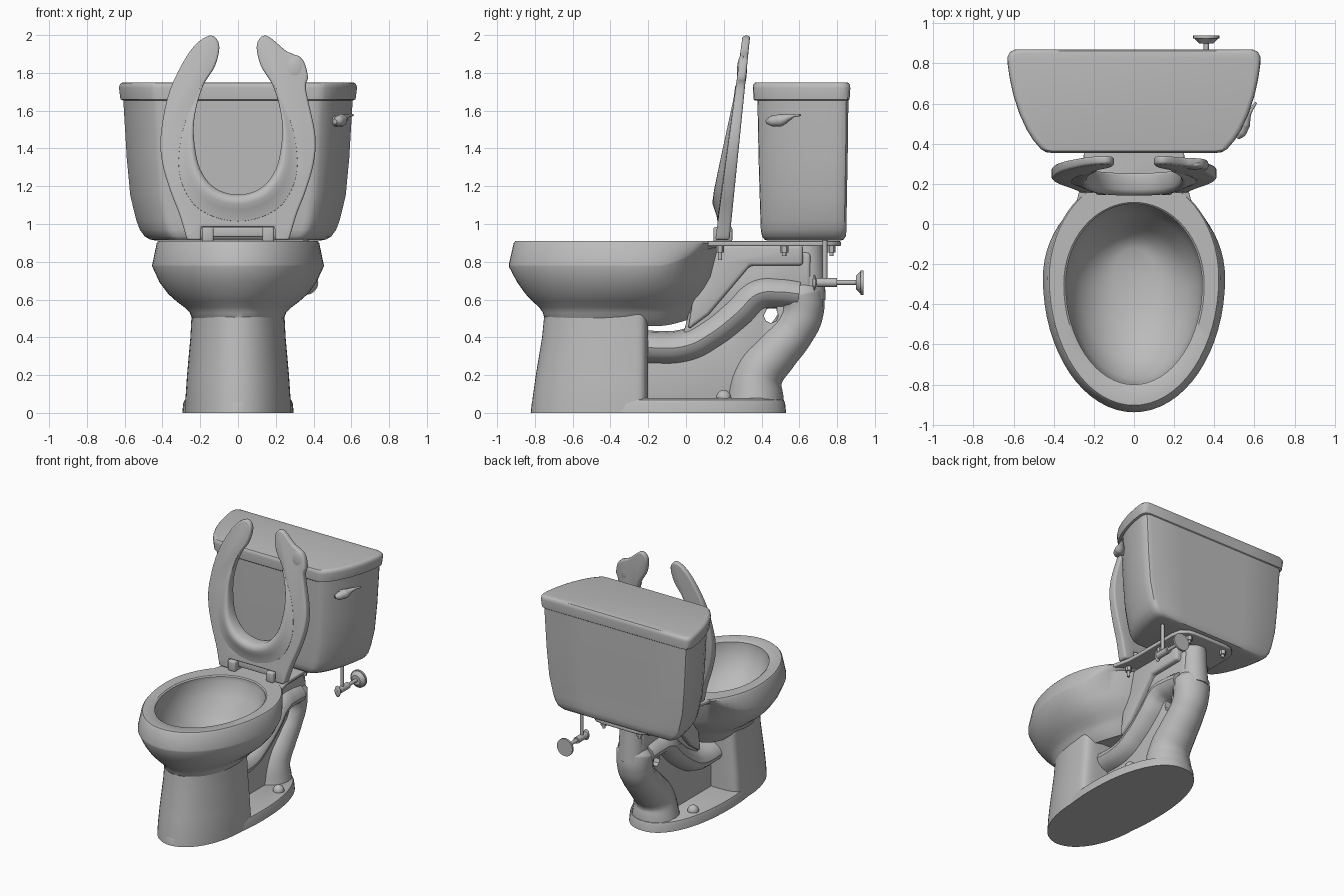
import bpy, bmesh, math
from mathutils import Vector, Matrix

old = bpy.data.objects.get("Cube")
if old:
    bpy.data.objects.remove(old, do_unlink=True)

glaze = bpy.data.materials.new("grey_glaze")
glaze.use_nodes = True
GREY = (0.5, 0.5, 0.5, 1)
glaze.diffuse_color = GREY
glaze.node_tree.nodes["Principled BSDF"].inputs["Base Color"].default_value = GREY
parts = []


def register(name, mesh):
    mesh.materials.clear()
    mesh.materials.append(glaze)
    ob = bpy.data.objects.new(name, mesh)
    bpy.context.collection.objects.link(ob)
    parts.append(ob)


def finish(name, bm):
    bmesh.ops.recalc_face_normals(bm, faces=bm.faces[:])
    mesh = bpy.data.meshes.new(name)
    bm.to_mesh(mesh)
    bm.free()
    register(name, mesh)


def round_edges(bm, size):
    edges = [e for e in bm.edges if e.calc_face_angle(0) > 0.8]
    bmesh.ops.bevel(bm, geom=edges, offset=size, segments=3, profile=0.5,
                    affect='EDGES', clamp_overlap=True)


def skin(rings):
    bm = bmesh.new()
    loops = [[bm.verts.new(p) for p in ring] for ring in rings]
    n = len(loops[0])
    for a, b in zip(loops, loops[1:]):
        for i in range(n):
            j = (i + 1) % n
            bm.faces.new((a[i], a[j], b[j], b[i]))
    bm.faces.new(loops[0])
    bm.faces.new(loops[-1])
    bmesh.ops.recalc_face_normals(bm, faces=bm.faces[:])
    return bm


def loft(name, rings):
    finish(name, skin(rings))


def prism(name, lower, upper, bevel):
    bm = skin([lower, upper])
    round_edges(bm, bevel)
    finish(name, bm)


def oval(z, rx, front, back, cy, power=2.0, back_power=2.0, n=64):
    ring = []
    for i in range(n):
        a = math.tau * i / n
        c, s = math.cos(a), math.sin(a)
        e = 2 / (back_power if s > 0 else power)
        reach = back - cy if s > 0 else cy - front
        ring.append(Vector((math.copysign(abs(c) ** e, c) * rx,
                            cy + math.copysign(abs(s) ** e, s) * reach, z)))
    return ring


def rod(name, start, end, r1, r2=None, sides=20):
    start, end = Vector(start), Vector(end)
    d = end - start
    m = Matrix.Translation((start + end) / 2) @ d.to_track_quat('Z', 'Y').to_matrix().to_4x4()
    bm = bmesh.new()
    bmesh.ops.create_cone(bm, cap_ends=True, segments=sides, radius1=r1,
                          radius2=r1 if r2 is None else r2, depth=d.length, matrix=m)
    finish(name, bm)


def ball(name, centre, size):
    bm = bmesh.new()
    bmesh.ops.create_uvsphere(bm, u_segments=24, v_segments=14, radius=1,
                              matrix=Matrix.Translation(centre) @ Matrix.Diagonal((*size, 1)))
    finish(name, bm)


def block(name, centre, size, bevel):
    bm = bmesh.new()
    bmesh.ops.create_cube(bm, size=1, matrix=Matrix.Translation(centre) @ Matrix.Diagonal((*size, 1)))
    round_edges(bm, bevel)
    finish(name, bm)


def tube(name, path, wide=1.0):
    # swept round section; each path point is x, y, z, radius
    cu = bpy.data.curves.new(name + "_path", 'CURVE')
    cu.dimensions = '3D'
    cu.twist_mode = 'MINIMUM'
    cu.bevel_depth, cu.bevel_resolution = 1.0, 6
    cu.use_fill_caps = True
    sp = cu.splines.new('BEZIER')
    sp.bezier_points.add(len(path) - 1)
    for p, (x, y, z, r) in zip(sp.bezier_points, path):
        p.co, p.radius = (x, y, z), r
        p.handle_left_type = p.handle_right_type = 'AUTO'
    tmp = bpy.data.objects.new(name + "_path", cu)
    bpy.context.collection.objects.link(tmp)
    dg = bpy.context.evaluated_depsgraph_get()
    mesh = bpy.data.meshes.new_from_object(tmp.evaluated_get(dg))
    bpy.data.objects.remove(tmp, do_unlink=True)
    mesh.transform(Matrix.Diagonal((wide, 1, 1, 1)))
    register(name, mesh)


def spline(pts, steps=5):
    # smooth open path through 2D points, ending on the mirror line
    p = [Vector(q) for q in pts]
    p = [p[0] * 2 - p[1]] + p + [Vector((-p[-2].x, p[-2].y))]
    out = []
    for a, b, c, d in zip(p, p[1:], p[2:], p[3:]):
        for k in range(steps):
            t = k / steps
            out.append(0.5 * (2 * b + (c - a) * t + (2 * a - 5 * b + 4 * c - d) * t * t
                              + (3 * b - a - 3 * c + d) * t ** 3))
    return out + [p[-2]]


def flip(points):
    return [Vector((-p.x, p.y)) for p in reversed(points)]


# Bowl: outer wall, rim and hollow in one loft; the wall rises to the deck at the back
outer = [(.46, .2, -.7, .01, -.38), (.5, .243, -.75, .05, -.36), (.53, .255, -.757, .07, -.35), (.56, .285, -.778, .09, -.34),
         (.59, .325, -.812, .11, -.32), (.63, .37, -.85, .13, -.31), (.69, .415, -.893, .155, -.29),
         (.775, .454, -.938, .19, -.27), (.785, .454, -.938, .2, -.27), (.9, .43, -.912, .25, -.27)]
inner = [(.91, .422, -.903, .245, -.27), (.91, .35, -.812, .108, -.3), (.902, .34, -.8, .1, -.3),
         (.87, .342, -.8, .1, -.3), (.77, .325, -.77, .05, -.3), (.66, .27, -.68, -.02, -.3),
         (.59, .19, -.55, -.06, -.28), (.55, .1, -.4, -.12, -.25)]
bowl = [oval(*r) for r in outer]
for ring in bowl:
    for v in ring:
        t = max(0, min(1, (v.y + .15) / .32))
        v.z += (.9 - v.z) * (.8 if v.z > .75 else .15) * t * t * (3 - 2 * t)
loft("bowl", bowl + [oval(*r) for r in inner])

# Front column and foot
loft("column", [oval(z, rx, f, -.2, -.33, 2.05, 6) for z, rx, f in
                [(0, .279, -.82), (.08, .278, -.812), (.2, .27, -.795), (.4, .252, -.762), (.52, .246, -.75)]])
loft("foot", [oval(z, .295 - d, -.822 + d, .53 - d, -.12, 2, 2.25) for z, d in
              [(0, 0), (.05, .005), (.068, .012), (.078, .03)]])


# Webs that join the column, drain channel and deck
def web(name, half, profile, bevel):
    prism(name, [(-half, y, z) for y, z in profile], [(half, y, z) for y, z in profile], bevel)


web("upper_web", .14, [(.01, .44), (.04, .62), (.12, .8), (.14, .89), (.62, .89), (.62, .78), (.34, .78), (.12, .52)], .02)
web("inner_web", .1, [(-.02, .4), (.04, .62), (.13, .85), (.66, .85), (.66, .64), (.42, .64), (.3, .54), (.1, .4)], .02)
web("lower_web", .07, [(-.24, .05), (.35, .05), (.5, .3), (.53, .6), (.482, .6), (.48, .54), (.488, .515), (.478, .488), (.45, .475),
                       (.422, .488), (.412, .515), (.425, .543), (.43, .6), (.2, .46), (-.24, .36)], .003)

# Drain channel: rising run and falling run
tube("drain_rise", [(0, y, z, r) for y, z, r in
     [(-.24, .345, .09), (0, .355, .09), (.13, .42, .09), (.27, .53, .092), (.38, .63, .092), (.5, .64, .088), (.6, .63, .085)]], 1.8)
tube("drain_fall", [(0, y, z, r) for y, z, r in
     [(.58, .7, .07), (.605, .63, .125), (.61, .53, .117), (.57, .44, .115), (.47, .32, .125), (.38, .2, .135), (.36, .04, .16)]], 1.1)
rod("drain_neck", (0, .64, .6), (0, .64, .89), .1, .085, 32)

# Deck behind the bowl
half = [(.285, .115), (.255, .24), (.25, .35), (.25, .7), (.235, .77), (.19, .81), (.13, .82)]
deck = half + [(-x, y) for x, y in reversed(half)]
prism("deck", [(x, y, .883) for x, y in deck], [(x, y, .909) for x, y in deck], .006)

# Tank and lid share one plan outline
half = [(.2, .36), (.41, .36), (.44, .364), (.465, .38), (.5, .42), (.535, .475), (.57, .55), (.6, .64),
        (.62, .73), (.63, .8), (.629, .835), (.617, .858), (.59, .87), (.3, .87)]
plan = half + [(-x, y) for x, y in reversed(half)]


def plan_ring(z, s, front, back):
    return [(x * s, front + (y - .36) / .51 * (back - front), z) for x, y in plan]


loft("tank", [plan_ring(*r) for r in
     [(.913, .7, .43, .82), (.918, .74, .415, .835), (.935, .785, .402, .846), (.97, .825, .396, .85), (1.02, .855, .394, .85),
      (1.15, .905, .39, .852), (1.35, .935, .384, .856), (1.67, .965, .378, .86)]])
loft("tank_lid", [plan_ring(*r) for r in
     [(1.655, .97, .364, .86), (1.66, .988, .358, .866), (1.72, 1, .354, .87), (1.736, .995, .356, .868), (1.747, .98, .363, .861), (1.75, .96, .375, .85)]])

# Flush lever on the left of the tank
rod("lever_mount", (.5, .5, 1.545), (.555, .485, 1.545), .028)
tube("flush_lever", [(.512, .43, 1.542, .014), (.53, .455, 1.545, .028), (.547, .5, 1.55, .033),
                     (.568, .545, 1.565, .016), (.585, .57, 1.573, .008), (.608, .605, 1.577, .006)])


# Raised open-front seat, leaning back, with one swollen arm
def seat_back(z):
    return .23 + .11 * (z - .915) / 1.085


def seat_front(z):
    return seat_back(z) - .075 + .035 * (z - .915) / 1.085


def seat_edge(swell):
    return spline([(.27, .915), (.31, 1.05), (.36, 1.18), (.402, 1.33), (.408, 1.48), (.36, 1.71)] + swell +
                  [(.25, 1.92), (.15, 1.997), (.1, 1.95), (.12, 1.84), (.185, 1.73), (.228, 1.58),
                   (.232, 1.44), (.2, 1.29), (.12, 1.19), (0, 1.155)])


notch = [Vector((.195, .985)), Vector((.195, .915))]
plain = seat_edge([])
swollen = seat_edge([(.37, 1.78), (.345, 1.865), (.29, 1.9)])
seat = notch + swollen + flip(plain[:-1]) + flip(notch)
prism("seat", [(p.x, seat_front(p.y), p.y) for p in seat], [(p.x, seat_back(p.y), p.y) for p in seat], .013)
ball("seat_swelling", (.3, .296, 1.81), (.06, .026, .085))

# Raised lip that fades outward and upward from the seat opening
inside = plain[50:] + flip(plain[50:-1])
section = [(0, .03), (0, -.016), (.012, -.034), (.03, -.042), (.05, -.039), (.08, -.025), (.11, -.011), (.14, -.002), (.15, .03)]
lip = []
for i, p in enumerate(inside):
    along = (inside[min(i + 1, len(inside) - 1)] - inside[max(i - 1, 0)]).normalized()
    out = Vector((-along.y, along.x))
    s = max(.08, min(1, (1.7 - p.y) / .5))
    ring = []
    for d, h in section:
        q = p + out * d * s
        ring.append((q.x, seat_front(q.y) + h * s, q.y))
    lip.append(ring)
loft("seat_lip", lip)

# Seat hinge
block("hinge_bridge", (0, .21, .957), (.3, .04, .05), .008)
for side, s in (("left", 1), ("right", -1)):
    block(side + "_hinge_post", (s * .16, .195, .945), (.062, .1, .08), .012)
    # Fixings below the deck and on the foot
    for label, x, y, low in (("seat", .2, .18, .81), ("tank_front", .2, .52, .83), ("tank_rear", .15, .77, .83)):
        rod(f"{side}_{label}_bolt", (s * x, y, low), (s * x, y, .9), .011, sides=12)
        rod(f"{side}_{label}_nut", (s * x, y, .85), (s * x, y, .885), .022, sides=6)
    ball(side + "_foot_cap", (s * .2, .2, .08), (.04, .04, .042))

# Water supply valve
X, Z = .36, .69
rod("supply_pipe", (X, .735, Z), (X, .735, .94), .013)
rod("valve_body", (X, .69, Z), (X, .8, Z), .024)
rod("wall_pipe", (X, .78, Z), (X, .92, Z), .013)
rod("valve_stem", (X, .67, Z), (X, .7, Z), .01)
ball("valve_knob", (X, .68, Z), (.025, .01, .042))
rod("wall_flange", (X, .9, Z), (X, .925, Z), .035, .06, 28)
rod("wall_flange_rim", (X, .925, Z), (X, .94, Z), .065, sides=28)

# Smooth shading with crisp edges
bpy.ops.object.select_all(action='DESELECT')
for ob in parts:
    ob.select_set(True)
bpy.context.view_layer.objects.active = parts[0]
bpy.ops.object.shade_smooth_by_angle(angle=math.radians(38))
